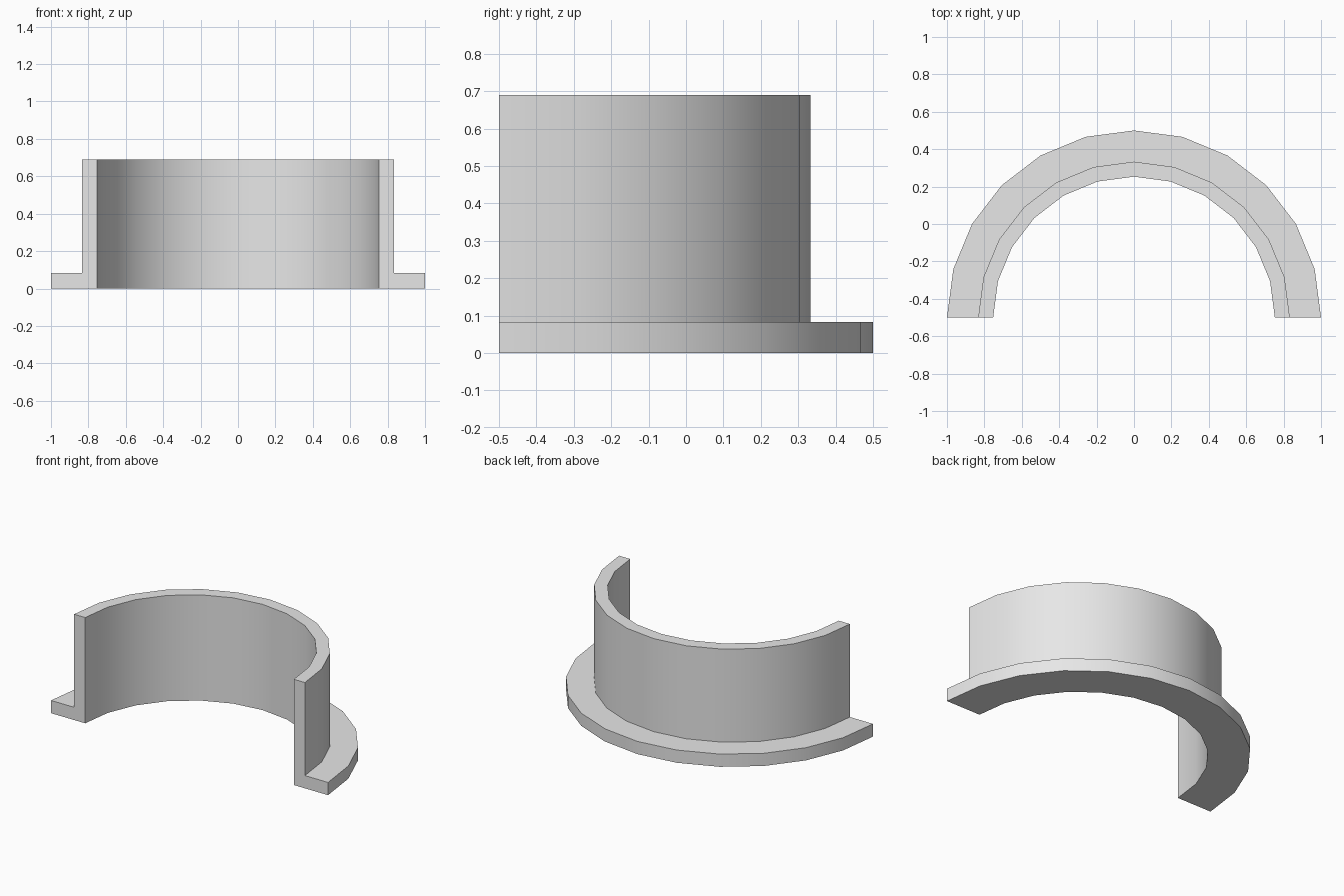
import bpy, bmesh, math
from mathutils import Vector

cube = bpy.data.objects.get("Cube")
if cube:
    bpy.data.objects.remove(cube, do_unlink=True)

# Single plain grey material
grey = bpy.data.materials.new("light grey")
grey.use_nodes = True
colour = (0.8, 0.8, 0.8, 1)
grey.diffuse_color = colour
grey.node_tree.nodes["Principled BSDF"].inputs["Base Color"].default_value = colour

# Half collar: L-shaped section (radius, height) spun through half a turn
SEGMENTS = 12
CENTRE_Y = -0.5
INNER, WALL, RIM = 0.753, 0.833, 1.0
FLANGE_TOP, WALL_TOP = 0.083, 0.69
section = [(INNER, 0), (RIM, 0), (RIM, FLANGE_TOP), (WALL, FLANGE_TOP),
           (WALL, WALL_TOP), (INNER, WALL_TOP)]

bm = bmesh.new()
start = bm.faces.new([bm.verts.new((r, CENTRE_Y, z)) for r, z in section])
spun = bmesh.ops.spin(bm, geom=[start] + start.edges[:] + start.verts[:],
                      cent=Vector((0, CENTRE_Y, 0)), axis=Vector((0, 0, 1)),
                      angle=math.pi, steps=SEGMENTS, use_duplicate=False)
# Keep both cut ends closed
if not any(len(f.verts) == len(section) and f.calc_center_median().x > 0 for f in bm.faces):
    bm.verts.ensure_lookup_table()
    bmesh.ops.holes_fill(bm, edges=[e for e in bm.edges if e.is_boundary], sides=0)
bmesh.ops.recalc_face_normals(bm, faces=bm.faces[:])

mesh = bpy.data.meshes.new("flanged_half_collar")
bm.to_mesh(mesh)
bm.free()
mesh.materials.append(grey)
collar = bpy.data.objects.new("flanged_half_collar", mesh)
bpy.context.collection.objects.link(collar)

# Smooth curved walls, crisp corners
bpy.ops.object.select_all(action="DESELECT")
collar.select_set(True)
bpy.context.view_layer.objects.active = collar
bpy.ops.object.shade_smooth_by_angle(angle=math.radians(30))
